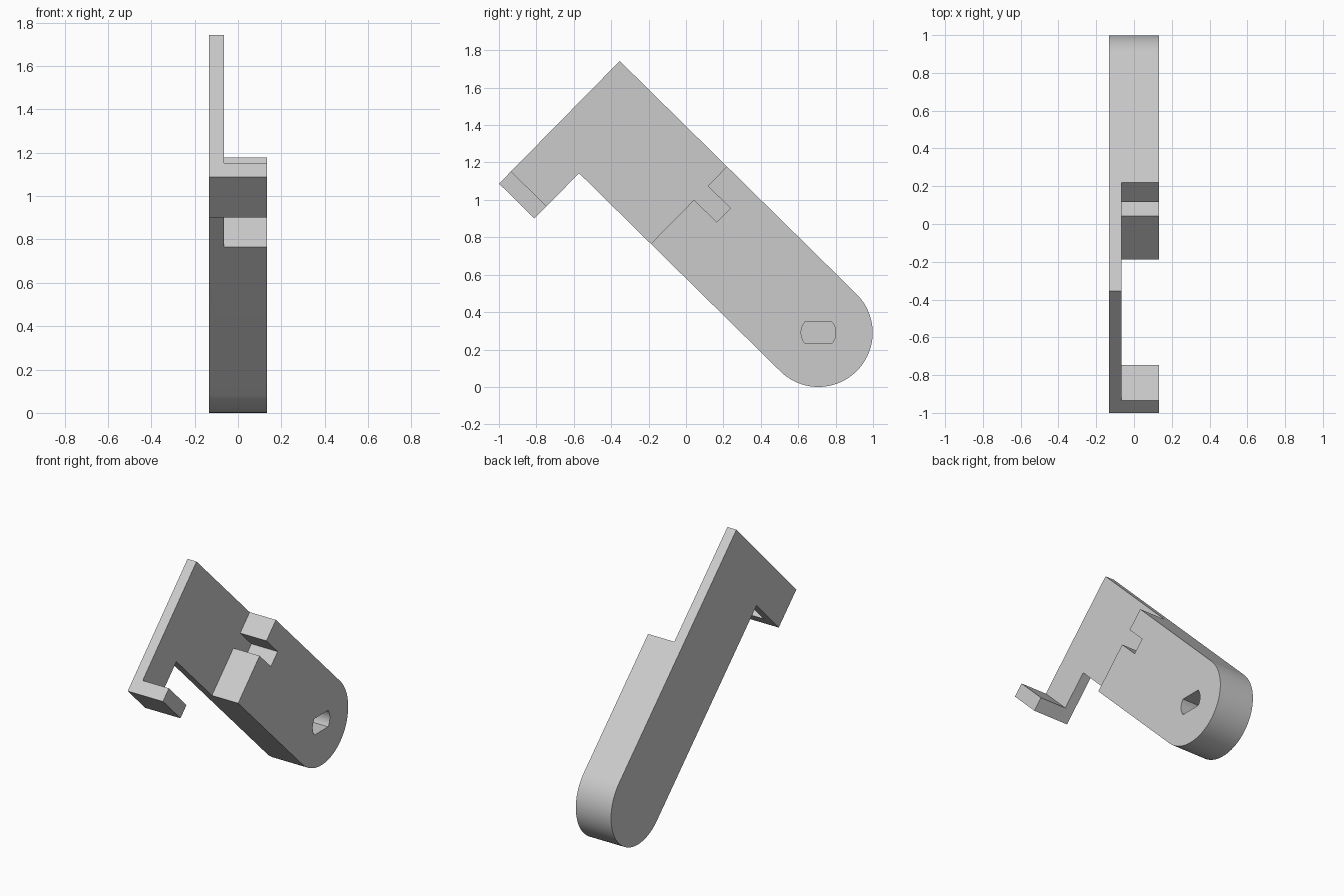
import bpy, math
from mathutils import Matrix, Vector

cube = bpy.data.objects.get("Cube")
if cube:
    bpy.data.objects.remove(cube, do_unlink=True)

HALF = 0.133                 # half thickness across x
PLATE = -0.065               # inner face of the thin plate
RADIUS = 0.29                # rounded foot
PIVOT = Vector((0, 0.708, RADIUS))
TILT = math.radians(-44.55)  # lean of the arm

grey = bpy.data.materials.new("light grey")
grey.use_nodes = True
colour = (0.6, 0.6, 0.6, 1)
grey.diffuse_color = colour
grey.node_tree.nodes["Principled BSDF"].inputs["Base Color"].default_value = colour


def prism(name, outline, x0, x1, tilt):
    """Extrude an outline of (along, across) points from x0 to x1 about the pivot."""
    n = len(outline)
    turn = Matrix.Translation(PIVOT) @ Matrix.Rotation(tilt, 4, 'X')
    verts = [turn @ Vector((x, a, b)) for x in (x0, x1) for a, b in outline]
    faces = [list(range(n))[::-1], list(range(n, 2 * n))]
    faces += [(i, (i + 1) % n, n + (i + 1) % n, n + i) for i in range(n)]
    mesh = bpy.data.meshes.new(name)
    mesh.from_pydata(verts, [], faces)
    mesh.materials.append(grey)
    obj = bpy.data.objects.new(name, mesh)
    bpy.context.collection.objects.link(obj)
    return obj


def arc(radius, start, end, steps):
    angles = [start + (end - start) * i / steps for i in range(steps + 1)]
    return [(radius * math.cos(t), radius * math.sin(t)) for t in angles]


# Hooked arm with a rounded foot
arm_outline = arc(RADIUS, -math.pi / 2, math.pi / 2, 48) + [
    (-1.776, RADIUS), (-1.776, -0.63), (-1.51, -0.63), (-1.51, -RADIUS)]
arm = prism("hooked_arm", arm_outline, -HALF, HALF, TILT)

# Recess that leaves the thin plate, the end lip and the notched block
recess_outline = [
    (-2, -0.538), (-1.2, -0.538), (-0.972, -0.4), (-0.972, 0.04), (-0.802, 0.04),
    (-0.802, 0.144), (-0.972, 0.144), (-0.972, 0.4), (-2, 0.4)]
recess = prism("recess_cutter", recess_outline, PLATE, 0.3, TILT)

# Blind shaft socket: a circle with two flats
flat = math.asin(0.056 / 0.0925)
socket_outline = arc(0.0925, -flat, flat, 10) + arc(0.0925, math.pi - flat, math.pi + flat, 10)
socket = prism("socket_cutter", socket_outline, PLATE, 0.3, 0)

bpy.context.view_layer.objects.active = arm
for cutter in (recess, socket):
    cutter.hide_render = True
    cut = arm.modifiers.new(cutter.name, 'BOOLEAN')
    cut.operation = 'DIFFERENCE'
    cut.solver = 'EXACT'
    cut.object = cutter
    bpy.ops.object.modifier_apply(modifier=cut.name)
    bpy.data.objects.remove(cutter, do_unlink=True)

# Smooth the curved walls, keep the corners sharp
bpy.ops.object.select_all(action='DESELECT')
arm.select_set(True)
bpy.ops.object.shade_smooth_by_angle(angle=math.radians(30))
